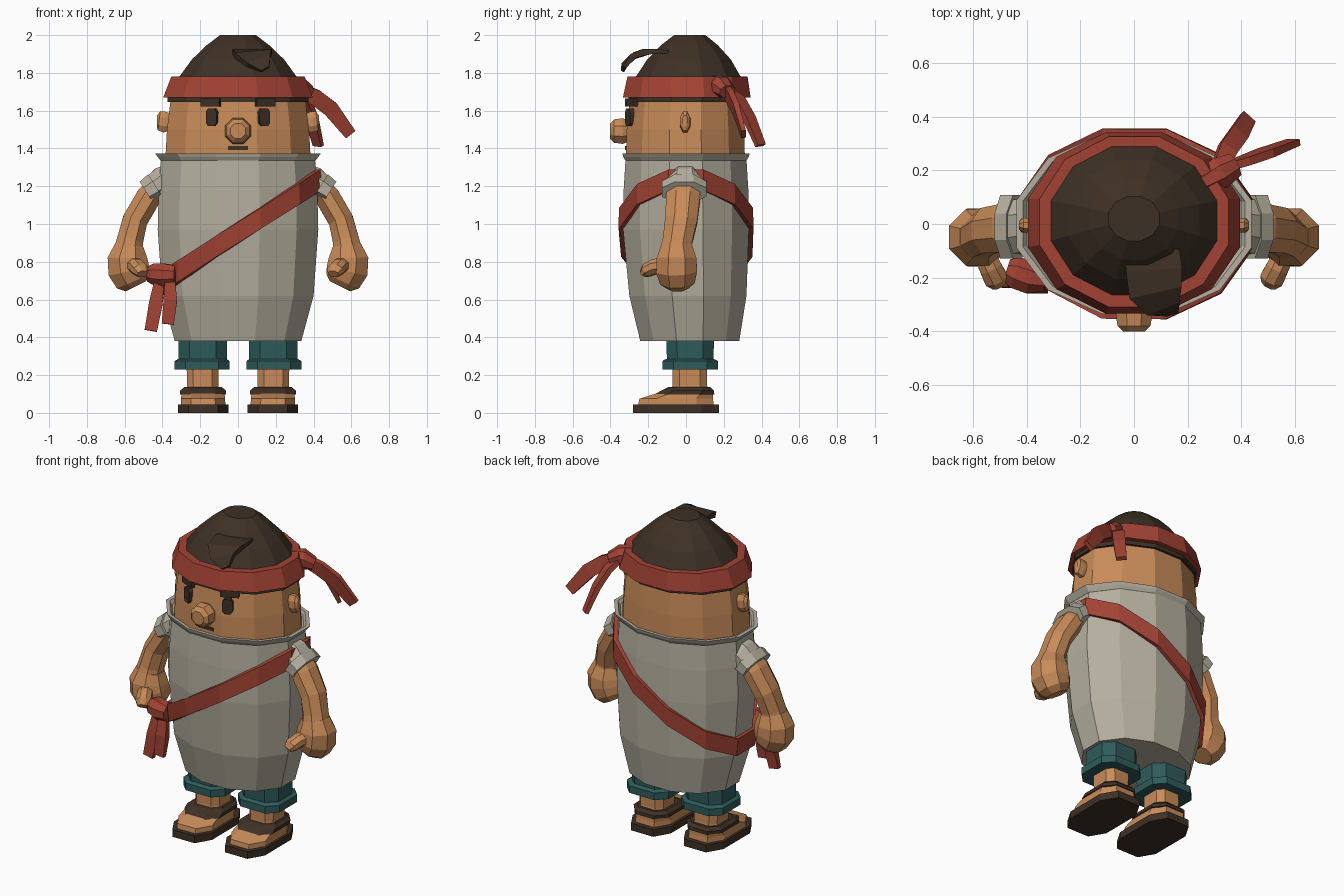
import bpy, bmesh, math
from mathutils import Vector as V


def material(name, r, g, b):
    m = bpy.data.materials.new(name)
    m.diffuse_color = (r, g, b, 1)
    return m


SKIN = material("skin", 0.58, 0.26, 0.10)
HAIR = material("dark brown", 0.048, 0.030, 0.019)
RED = material("red cloth", 0.36, 0.055, 0.034)
SHIRT = material("grey linen", 0.46, 0.43, 0.345)
TEAL = material("teal cloth", 0.028, 0.105, 0.105)


def outline(n, k=0.414):
    """Unit cross-section reaching 1 on both axes: rectangle, chamfered box or 12-gon."""
    if n == 4:
        return [(1, 1), (-1, 1), (-1, -1), (1, -1)]
    if n == 8:
        return [(1, k), (k, 1), (-k, 1), (-1, k), (-1, -k), (-k, -1), (k, -1), (1, -k)]
    c = math.cos(math.pi / n)
    angles = [math.tau * (i + 0.5) / n for i in range(n)]
    return [(math.cos(a) / c, math.sin(a) / c) for a in angles]


def skin_rings(name, rings, mat, closed=False):
    """Join equal rings of points with quads; cap the ends unless the loop is closed."""
    bm = bmesh.new()
    vs = [[bm.verts.new(p) for p in ring] for ring in rings]
    n = len(vs[0])
    pairs = list(zip(vs, vs[1:])) + ([(vs[-1], vs[0])] if closed else [])
    for a, b in pairs:
        for i in range(n):
            j = (i + 1) % n
            bm.faces.new((a[i], a[j], b[j], b[i]))
    if not closed:
        bm.faces.new(vs[0])
        bm.faces.new(vs[-1])
    bmesh.ops.recalc_face_normals(bm, faces=bm.faces)
    me = bpy.data.meshes.new(name)
    bm.to_mesh(me)
    bm.free()
    me.materials.append(mat)
    ob = bpy.data.objects.new(name, me)
    bpy.context.collection.objects.link(ob)
    return ob


def loft(name, rows, mat, n=12, k=0.414, x=0):
    """Stack horizontal rings given as (z, rx, ry, centre y)."""
    o = outline(n, k)
    return skin_rings(name, [[(x + u * rx, cy + v * ry, z) for u, v in o]
                             for z, rx, ry, cy in rows], mat)


def sweep(name, rows, mat, n=8, k=0.414, side=(0, 1, 0)):
    """Sweep along a path of (x, y, z, half size along side, half size across)."""
    o, pts, rings = outline(n, k), [V(r[:3]) for r in rows], []
    for i, r in enumerate(rows):
        t = (pts[min(i + 1, len(pts) - 1)] - pts[max(i - 1, 0)]).normalized()
        a = V(side)
        a = (a - t * a.dot(t)).normalized()
        b = t.cross(a)
        rings.append([pts[i] + a * u * r[3] + b * v * r[4] for u, v in o])
    return skin_rings(name, rings, mat)


# Shirt body with a flared collar
BODY = [(0.38, 0.335, 0.262, 0.02), (0.62, 0.40, 0.31, 0.01), (0.97, 0.425, 0.333, 0),
        (1.18, 0.42, 0.33, 0), (1.345, 0.408, 0.32, 0)]
loft("shirt", BODY, SHIRT)
loft("collar", [(1.335, 0.41, 0.32, 0), (1.355, 0.425, 0.332, 0),
                (1.372, 0.438, 0.337, 0), (1.372, 0.415, 0.318, 0),
                (1.352, 0.40, 0.31, 0)], SHIRT)

# Head, hair and headband
loft("head", [(1.34, 0.385, 0.315, -0.003), (1.5, 0.376, 0.311, -0.003),
              (1.67, 0.355, 0.295, 0)], SKIN)
loft("hair", [(1.645, 0.372, 0.308, 0.003), (1.68, 0.372, 0.308, 0.005),
              (1.78, 0.31, 0.277, 0.012), (1.87, 0.245, 0.222, 0.016),
              (1.947, 0.165, 0.15, 0.018), (2.0, 0.095, 0.083, 0.02)], HAIR)
loft("headband", [(1.67, 0.396, 0.338, 0.004), (1.78, 0.353, 0.318, 0.008)], RED)
sweep("hair_tuft", [(0.07, -0.10, 1.912, 0.10, 0.008), (0.075, -0.17, 1.915, 0.105, 0.012),
                    (0.08, -0.25, 1.90, 0.10, 0.018), (0.11, -0.305, 1.865, 0.07, 0.016),
                    (0.145, -0.33, 1.82, 0.025, 0.01)], HAIR, n=4, side=(1, 0, 0))

# Headband knot and tails
sweep("headband_knot", [(0.25, 0.15, 1.735, 0.05, 0.045), (0.32, 0.19, 1.725, 0.055, 0.06),
                        (0.375, 0.22, 1.70, 0.035, 0.045)], RED, side=(0, 0, 1))
sweep("headband_tail_side", [(0.33, 0.21, 1.71, 0.015, 0.035), (0.41, 0.235, 1.67, 0.016, 0.043),
                             (0.49, 0.265, 1.61, 0.016, 0.043),
                             (0.595, 0.305, 1.475, 0.012, 0.032)], RED, n=4)
sweep("headband_tail_back", [(0.32, 0.21, 1.71, 0.03, 0.016), (0.35, 0.28, 1.66, 0.036, 0.016),
                             (0.39, 0.335, 1.56, 0.036, 0.016),
                             (0.425, 0.395, 1.415, 0.03, 0.012)], RED, n=4, side=(1, -1, 0))

# Nose and mouth
sweep("nose", [(0, -0.29, 1.492, 0.05, 0.05), (0, -0.335, 1.492, 0.068, 0.068),
               (0, -0.38, 1.492, 0.062, 0.062), (0, -0.402, 1.492, 0.04, 0.04)],
      SKIN, side=(1, 0, 0))
sweep("mouth", [(0, -0.30, 1.402, 0.052, 0.01), (0, -0.322, 1.402, 0.052, 0.01)],
      HAIR, n=4, side=(1, 0, 0))


# Diagonal sash following the shirt surface
def body_at(z):
    for a, b in zip(BODY, BODY[1:]):
        if z <= b[0]:
            break
    f = (z - a[0]) / (b[0] - a[0])
    return [p + (q - p) * f for p, q in zip(a, b)]


sash = []
for u, v in outline(12):
    ring = []
    for dz, off in ((-0.055, -0.01), (-0.055, 0.024), (0.055, 0.024), (0.055, -0.01)):
        z, rx, ry, cy = body_at(0.955 + 0.67 * 0.415 * u + dz)
        ring.append((u * (rx + off), cy + v * (ry + off), z))
    sash.append(ring)
skin_rings("sash", sash, RED, closed=True)
sweep("sash_knot", [(-0.33, -0.215, 0.73, 0.05, 0.04), (-0.39, -0.20, 0.73, 0.06, 0.06),
                    (-0.445, -0.18, 0.735, 0.055, 0.06), (-0.475, -0.17, 0.735, 0.04, 0.04)],
      RED, side=(0, 0, 1))
sweep("sash_tail_outer", [(-0.415, -0.20, 0.71, 0.025, 0.018), (-0.435, -0.215, 0.58, 0.036, 0.02),
                          (-0.462, -0.225, 0.435, 0.033, 0.014)], RED, n=4, side=(1, 0, 0))
sweep("sash_tail_inner", [(-0.36, -0.22, 0.71, 0.025, 0.018), (-0.358, -0.24, 0.60, 0.036, 0.02),
                          (-0.372, -0.245, 0.47, 0.032, 0.014)], RED, n=4, side=(1, 0, 0))

# Paired parts
for s, tag in ((1, "left"), (-1, "right")):
    # Eye and brow on the slanted front face of the head
    nx, ny = 0.43 * s, -0.90
    for part, x, y, z, w, h, n in (("eye", 0.135, -0.293, 1.565, 0.031, 0.046, 8),
                                   ("brow", 0.142, -0.283, 1.643, 0.054, 0.021, 4)):
        sweep(f"{part}_{tag}", [(x * s - nx * 0.02, y - ny * 0.02, z, w, h),
                                (x * s + nx * 0.018, y + ny * 0.018, z, w, h)],
              HAIR, n=n, k=0.6, side=(-ny, nx, 0))
    # Ear
    sweep(f"ear_{tag}", [(0.34 * s, 0, 1.54, 0.022, 0.04), (0.39 * s, -0.005, 1.54, 0.028, 0.055),
                         (0.418 * s, -0.005, 1.545, 0.026, 0.05),
                         (0.43 * s, -0.005, 1.545, 0.014, 0.03)], SKIN)
    # Sleeve with rolled cuff
    sweep(f"sleeve_{tag}", [(0.33 * s, 0, 1.255, 0.08, 0.075), (0.40 * s, -0.005, 1.225, 0.098, 0.078),
                            (0.445 * s, -0.01, 1.193, 0.102, 0.068)], SHIRT)
    sweep(f"sleeve_cuff_{tag}", [(0.435 * s, -0.01, 1.20, 0.118, 0.076),
                                 (0.485 * s, -0.01, 1.168, 0.118, 0.066)], SHIRT)
    # Arm, fist and thumb
    sweep(f"arm_{tag}", [(0.41 * s, -0.01, 1.22, 0.085, 0.055), (0.475 * s, -0.015, 1.14, 0.09, 0.066),
                         (0.545 * s, -0.025, 1.02, 0.085, 0.066),
                         (0.572 * s, -0.045, 0.91, 0.078, 0.07),
                         (0.578 * s, -0.05, 0.875, 0.082, 0.074)], SKIN)
    sweep(f"fist_{tag}", [(0.575 * s, -0.05, 0.89, 0.08, 0.075), (0.585 * s, -0.05, 0.82, 0.105, 0.105),
                          (0.578 * s, -0.05, 0.755, 0.108, 0.11),
                          (0.555 * s, -0.045, 0.70, 0.092, 0.095),
                          (0.54 * s, -0.045, 0.67, 0.06, 0.06)], SKIN)
    sweep(f"thumb_{tag}", [(0.565 * s, -0.10, 0.785, 0.04, 0.04), (0.535 * s, -0.165, 0.775, 0.04, 0.042),
                           (0.515 * s, -0.205, 0.755, 0.036, 0.045),
                           (0.505 * s, -0.225, 0.735, 0.022, 0.03)], SKIN, side=(0, 0, 1))
    # Trouser leg with turned-up cuff
    loft(f"trouser_{tag}", [(0.25, 0.127, 0.122, 0.022), (0.435, 0.13, 0.128, 0.022)],
         TEAL, n=8, k=0.55, x=0.187 * s)
    loft(f"trouser_cuff_{tag}", [(0.23, 0.145, 0.147, 0.022), (0.275, 0.145, 0.147, 0.022),
                                 (0.285, 0.128, 0.128, 0.022)], TEAL, n=8, k=0.6, x=0.19 * s)
    # Ankle, foot and sandal
    loft(f"ankle_{tag}", [(0.09, 0.092, 0.10, 0.02), (0.145, 0.083, 0.092, 0.02),
                          (0.26, 0.085, 0.092, 0.02)], SKIN, n=8, k=0.6, x=0.187 * s)
    loft(f"foot_{tag}", [(0.04, 0.118, 0.20, -0.053), (0.075, 0.117, 0.195, -0.052),
                         (0.112, 0.112, 0.135, 0.008), (0.13, 0.10, 0.115, 0.02)],
         SKIN, n=8, k=0.55, x=0.185 * s)
    loft(f"sandal_strap_{tag}", [(0.098, 0.121, 0.158, -0.008), (0.118, 0.121, 0.14, 0.008),
                                 (0.136, 0.10, 0.112, 0.018)], HAIR, n=8, k=0.55, x=0.185 * s)
    loft(f"sandal_sole_{tag}", [(0, 0.133, 0.227, -0.053), (0.045, 0.133, 0.227, -0.053)],
         HAIR, n=8, k=0.58, x=0.184 * s)
